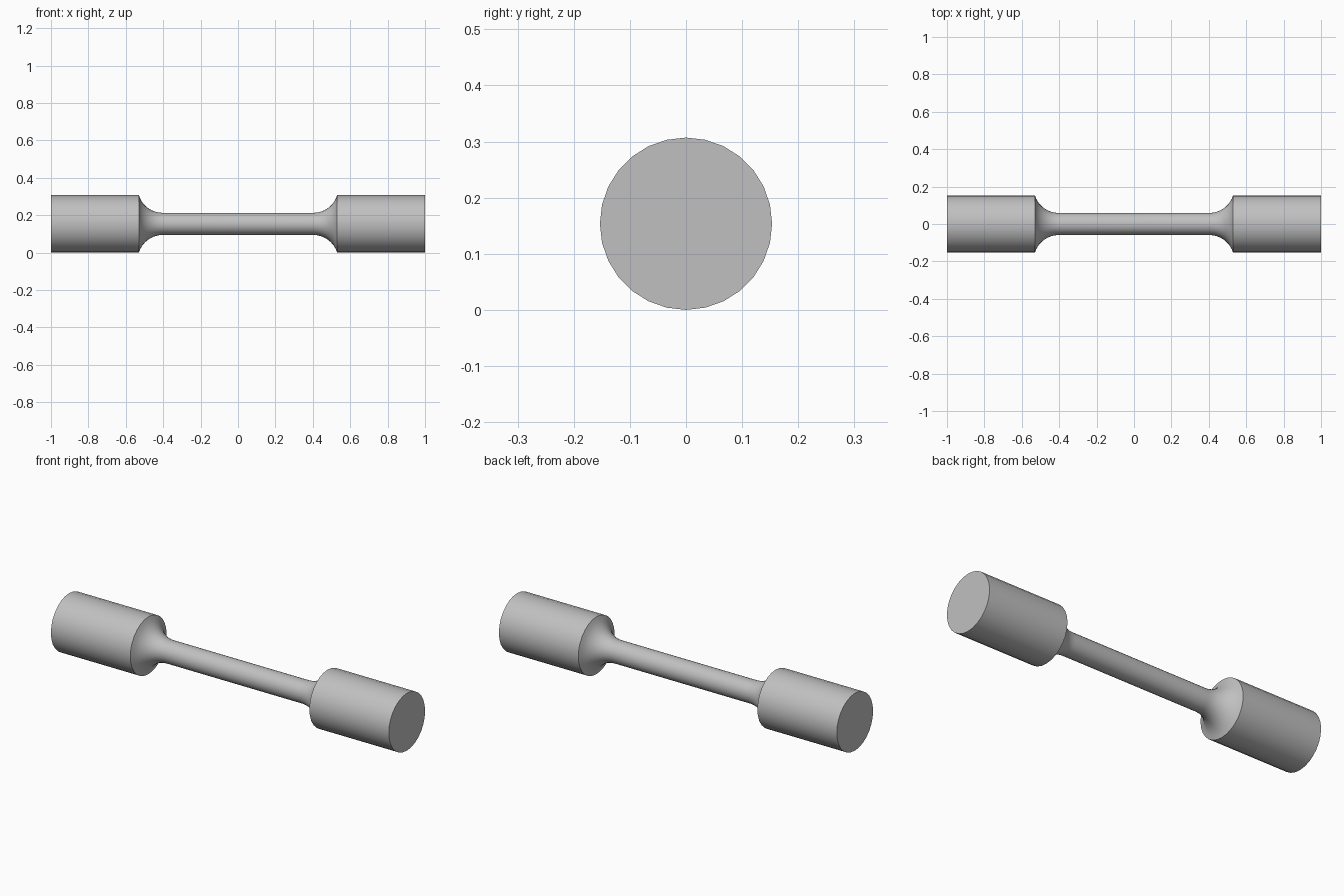
import bpy, bmesh, math
from mathutils import Matrix, Vector

cube = bpy.data.objects.get("Cube")
if cube:
    bpy.data.objects.remove(cube)

SIDES = 28
GRIP_R, SHANK_R = 0.1535, 0.059
GRIP_X, FILLET_X, FILLET_R = 0.53, 0.402, 0.134
ARC_STEPS = 8

steel = bpy.data.materials.new("light_grey_steel")
grey = (0.53, 0.53, 0.53, 1)
steel.diffuse_color = grey
steel.use_nodes = True
steel.node_tree.nodes["Principled BSDF"].inputs["Base Color"].default_value = grey

# Half profile: shank, concave fillet, grip, as (x, radius)
sweep = math.asin((GRIP_X - FILLET_X) / FILLET_R)
half = []
for i in range(ARC_STEPS + 1):
    a = sweep * i / ARC_STEPS
    half.append((FILLET_X + FILLET_R * math.sin(a),
                 SHANK_R + FILLET_R * (1 - math.cos(a))))
half[-1] = (GRIP_X, GRIP_R)
half.append((1, GRIP_R))
profile = [(-x, r) for x, r in reversed(half)] + half

# Turn the profile around the x axis
bm = bmesh.new()
rings = []
for x, r in profile:
    ring = []
    for k in range(SIDES):
        a = math.tau * k / SIDES
        ring.append(bm.verts.new((x, r * math.sin(a), GRIP_R + r * math.cos(a))))
    rings.append(ring)
for a, b in zip(rings, rings[1:]):
    for k in range(SIDES):
        n = (k + 1) % SIDES
        bm.faces.new((a[k], a[n], b[n], b[k]))

# Flat ends
bm.faces.new(rings[0])
bm.faces.new(rings[-1])
bmesh.ops.recalc_face_normals(bm, faces=bm.faces[:])

mesh = bpy.data.meshes.new("turned_bar")
bm.to_mesh(mesh)
bm.free()
mesh.materials.append(steel)
bar = bpy.data.objects.new("turned_bar", mesh)
bpy.context.collection.objects.link(bar)

# Smooth sides with crisp grip rims
bpy.ops.object.select_all(action="DESELECT")
bar.select_set(True)
bpy.context.view_layer.objects.active = bar
bpy.ops.object.shade_smooth_by_angle(angle=math.radians(30))
